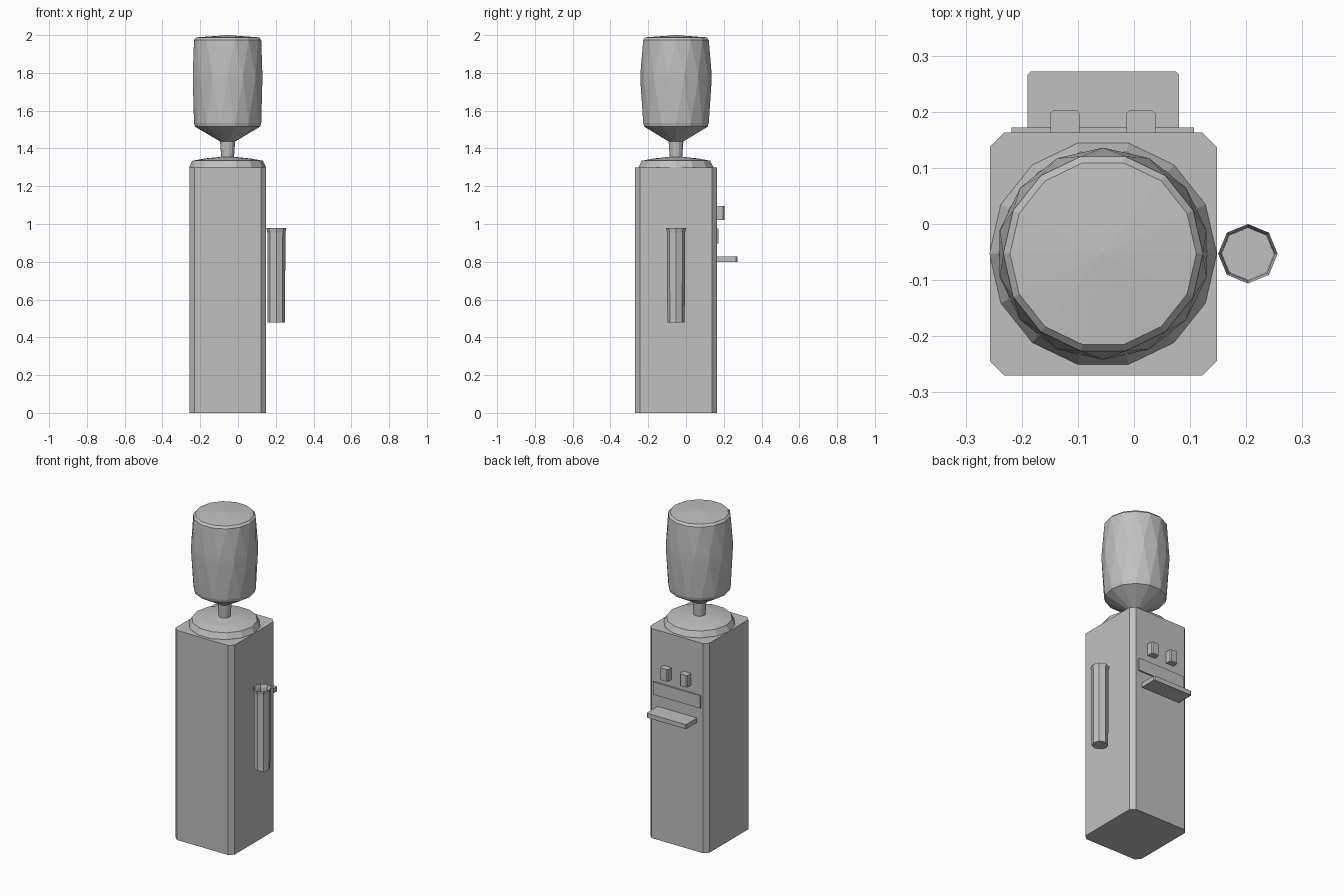
import bpy
import bmesh
from math import cos, sin, pi
from mathutils import Vector

cube = bpy.data.objects.get("Cube")
if cube:
    bpy.data.objects.remove(cube, do_unlink=True)

# The single flat colour
GREY = (0.53, 0.53, 0.53, 1.0)
grey = bpy.data.materials.new("light grey plastic")
grey.use_nodes = True
grey.diffuse_color = GREY
grey.node_tree.nodes["Principled BSDF"].inputs["Base Color"].default_value = GREY


def finish(bm, name):
    bmesh.ops.recalc_face_normals(bm, faces=bm.faces)
    mesh = bpy.data.meshes.new(name)
    bm.to_mesh(mesh)
    bm.free()
    mesh.materials.append(grey)
    obj = bpy.data.objects.new(name, mesh)
    bpy.context.collection.objects.link(obj)
    return obj


def box(name, low, high, bevel=0.0, back_only=False):
    """Box between two corners, with its upright edges chamfered."""
    low, high = Vector(low), Vector(high)
    bm = bmesh.new()
    bmesh.ops.create_cube(bm, size=1)
    for v in bm.verts:
        v.co = (low + high) / 2 + v.co * (high - low)
    if bevel:
        middle = (low.y + high.y) / 2
        edges = []
        for e in bm.edges:
            a, b = (v.co for v in e.verts)
            if abs(a.z - b.z) > 1e-4 and (not back_only or a.y > middle):
                edges.append(e)
        bmesh.ops.bevel(bm, geom=edges, offset=bevel, segments=1, affect='EDGES')
    return finish(bm, name)


def lathe(name, x, y, sides, rings, cap_top=True):
    """Stack of (radius, z, half_turn) rings; a change of half_turn gives triangles."""
    bm = bmesh.new()
    loops = []
    for radius, z, half in rings:
        angles = [2 * pi * (i + half / 2) / sides for i in range(sides)]
        loops.append([bm.verts.new((x + radius * cos(a), y + radius * sin(a), z))
                      for a in angles])
    for k in range(len(rings) - 1):
        low, high = loops[k], loops[k + 1]
        turn = rings[k + 1][2] - rings[k][2]
        for i in range(sides):
            j = (i + 1) % sides
            if turn == 0:
                bm.faces.new((low[i], low[j], high[j], high[i]))
            elif turn > 0:
                bm.faces.new((low[i], low[j], high[i]))
                bm.faces.new((low[j], high[j], high[i]))
            else:
                bm.faces.new((low[i], high[j], high[i]))
                bm.faces.new((low[i], low[j], high[j]))
    bm.faces.new(loops[0][::-1])
    if cap_top:
        # Shallow cone closing the top
        tip = bm.verts.new((x, y, rings[-1][1] + 0.012))
        top = loops[-1]
        for i in range(sides):
            bm.faces.new((top[i], top[(i + 1) % sides], tip))
    return finish(bm, name)


CX, CY = -0.055, -0.053

# Cabinet and bottle seat
box("cabinet", (-0.257, -0.27, 0), (0.148, 0.163, 1.30), 0.026)
lathe("bottle_seat", CX, CY, 14,
      [(0.2025, 1.295, 0), (0.2025, 1.302, 0), (0.186, 1.335, 0), (0.12, 1.347, 0)])

# Upturned water bottle: neck, shoulder, faceted walls around a wider belt
lathe("water_bottle", CX, CY, 14,
      [(0.033, 1.34, 0), (0.04, 1.437, 0), (0.172, 1.515, 0), (0.178, 1.535, 0),
       (0.189, 1.765, 1), (0.189, 1.79, 1), (0.178, 1.975, 0), (0.166, 1.988, 0)])

# Open cup tube on the side
lathe("cup_tube", 0.203, CY, 8,
      [(0.046, 0.478, 0), (0.048, 0.955, 0), (0.053, 0.978, 0)], cap_top=False)

# Two taps, panel and drip tray on the back
for side, x in (("right", -0.123), ("left", 0.012)):
    box(side + "_tap", (x - 0.026, 0.16, 1.02), (x + 0.026, 0.203, 1.094), 0.006, True)
box("tap_panel", (-0.218, 0.16, 0.898), (0.107, 0.172, 0.976))
box("drip_tray", (-0.19, 0.16, 0.80), (0.08, 0.272, 0.828), 0.006, True)
